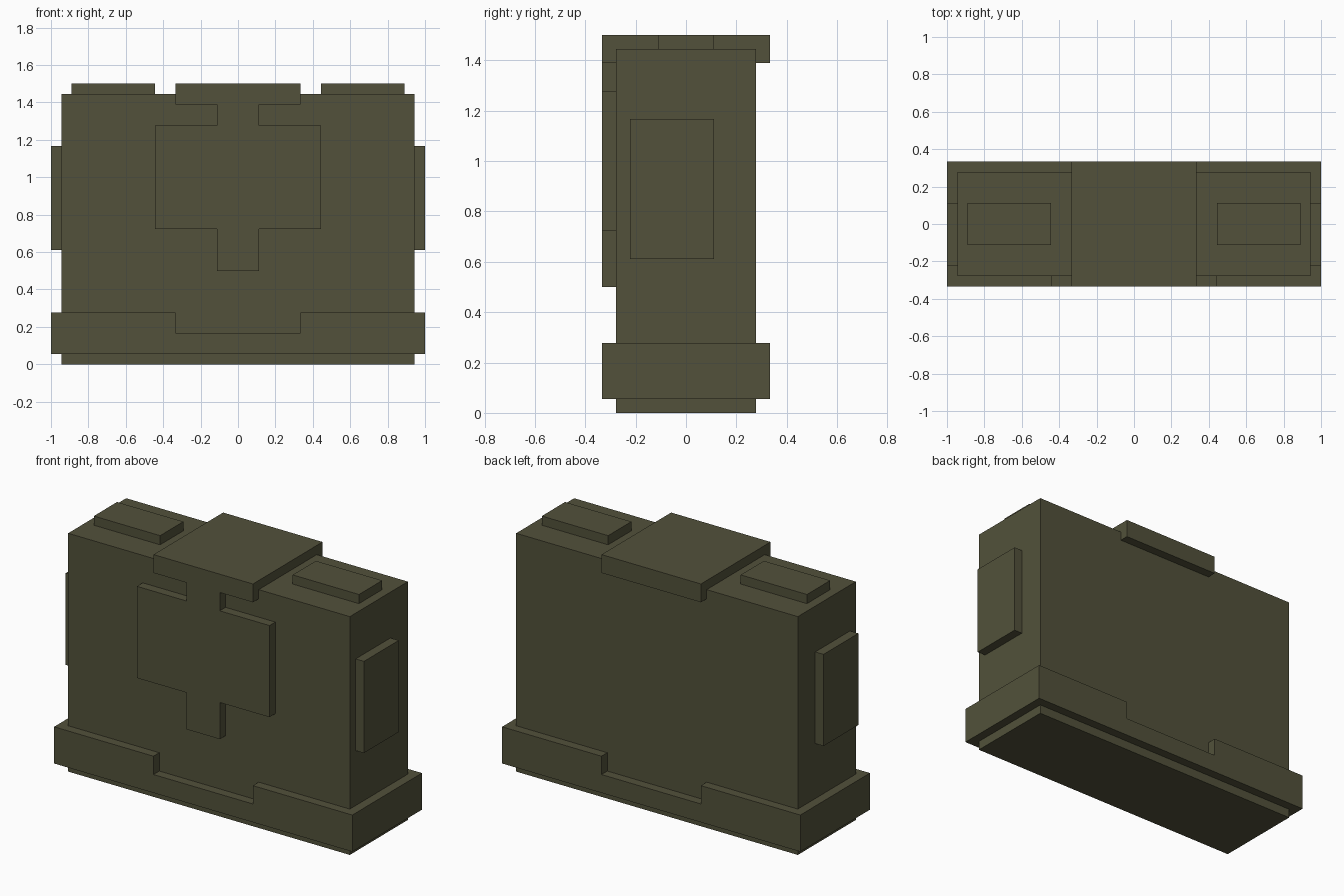
import bpy
import bmesh

U = 1 / 18  # grid unit that every part snaps to

cube = bpy.data.objects.get("Cube")
if cube:
    bpy.data.objects.remove(cube, do_unlink=True)

olive = bpy.data.materials.new("dark_olive")
olive.use_nodes = True
colour = (0.085, 0.083, 0.043, 1)
olive.diffuse_color = colour
olive.node_tree.nodes["Principled BSDF"].inputs["Base Color"].default_value = colour


def slab(name, half_outline, y0, y1):
    """Extrude an x/z outline, mirrored about x = 0, from y0 to y1."""
    outline = half_outline + [(-x, z) for x, z in reversed(half_outline)]
    return prism(name, outline, y0, y1)


def prism(name, outline, y0, y1):
    bm = bmesh.new()
    face = bm.faces.new([bm.verts.new((x * U, y0 * U, z * U)) for x, z in outline])
    new = bmesh.ops.extrude_face_region(bm, geom=[face])["geom"]
    moved = [v for v in new if isinstance(v, bmesh.types.BMVert)]
    bmesh.ops.translate(bm, verts=moved, vec=(0, (y1 - y0) * U, 0))
    bmesh.ops.recalc_face_normals(bm, faces=bm.faces)
    mesh = bpy.data.meshes.new(name)
    bm.to_mesh(mesh)
    bm.free()
    mesh.materials.append(olive)
    obj = bpy.data.objects.new(name, mesh)
    bpy.context.collection.objects.link(obj)
    return obj


def pad_pair(name, x0, x1, y0, y1, z0, z1):
    """A box on each side of the body."""
    for side, s in (("left", 1), ("right", -1)):
        corners = [(s * x0, z0), (s * x1, z0), (s * x1, z1), (s * x0, z1)]
        prism(f"{side}_{name}", corners, y0, y1)


# Main body and the cap wrapped over its top
slab("body", [(17, 0), (17, 26)], -5, 5)
slab("top_cap", [(6, 25), (6, 27)], -6, 6)

# Base band with a lowered middle, front and back
slab("base_band", [(18, 1), (18, 5), (6, 5), (6, 3)], -6, 6)

# Raised front plate with a strap above and below
slab("front_plate", [(2, 9), (2, 13), (8, 13), (8, 23), (2, 23), (2, 25)], -6, -5)

# Pads on the top and on the sides
pad_pair("top_pad", 8, 16, -2, 2, 26, 27)
pad_pair("side_pad", 17, 18, -4, 2, 11, 21)
